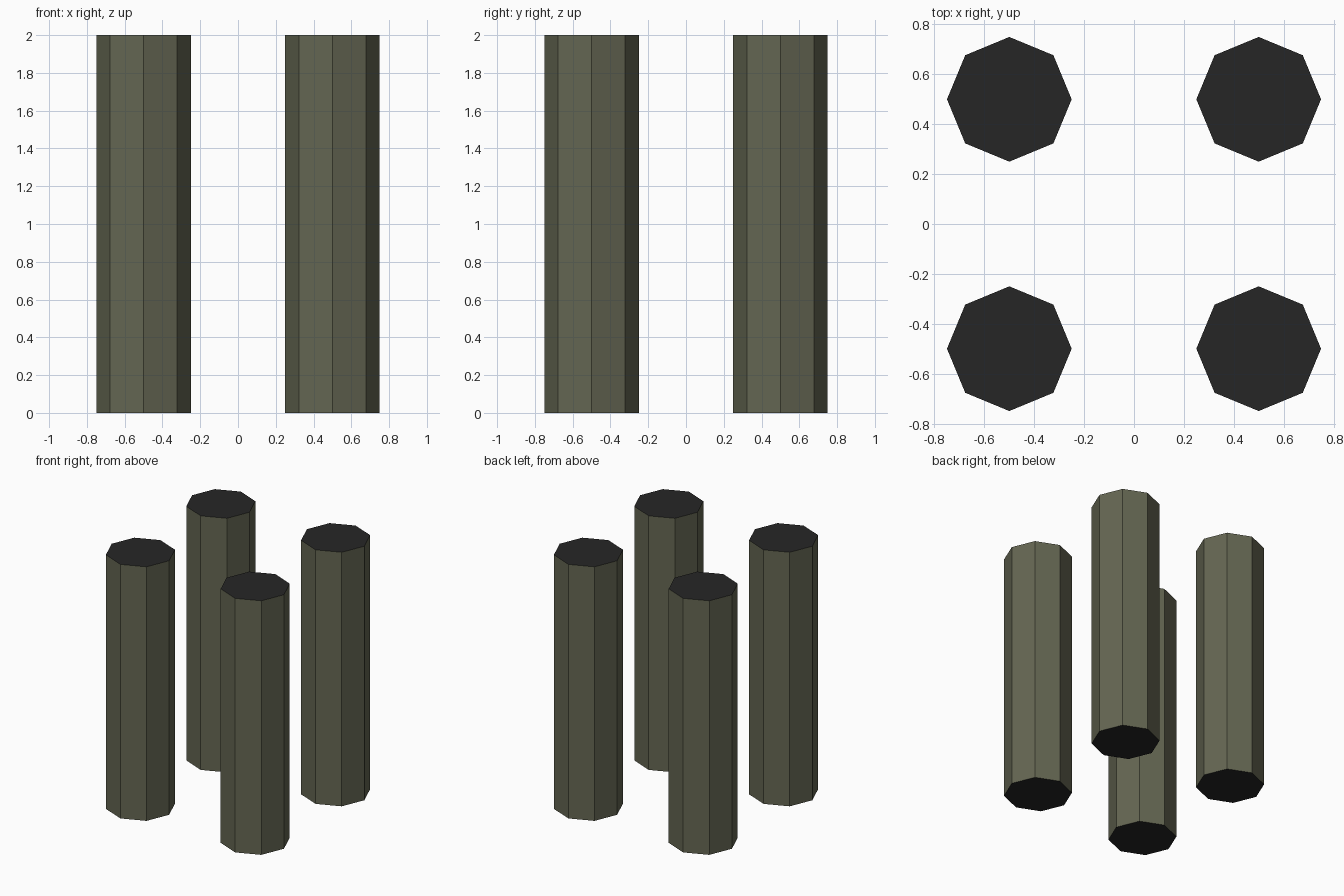
import bpy

if "Cube" in bpy.data.objects:
    bpy.data.objects.remove(bpy.data.objects["Cube"])


def make_material(name, rgb):
    mat = bpy.data.materials.new(name)
    mat.diffuse_color = (*rgb, 1.0)
    mat.use_nodes = True
    mat.node_tree.nodes["Principled BSDF"].inputs["Base Color"].default_value = mat.diffuse_color
    return mat


olive = make_material("dark_olive", (0.127, 0.132, 0.084))
charcoal = make_material("charcoal", (0.019, 0.019, 0.019))


def add_pillar(name, x, y):
    # Octagonal pillar with corners on the axes
    bpy.ops.mesh.primitive_cylinder_add(vertices=8, radius=0.25, depth=2.0,
                                        location=(x, y, 1.0))
    pillar = bpy.context.object
    pillar.name = name
    pillar.data.materials.append(olive)
    pillar.data.materials.append(charcoal)
    # End caps are charcoal, sides olive
    for face in pillar.data.polygons:
        face.material_index = 1 if abs(face.normal.z) > 0.5 else 0
        face.use_smooth = False


# Four pillars on a square
for side_y, y in (("front", -0.5), ("back", 0.5)):
    for side_x, x in (("left", -0.5), ("right", 0.5)):
        add_pillar(f"{side_y}_{side_x}_pillar", x, y)
